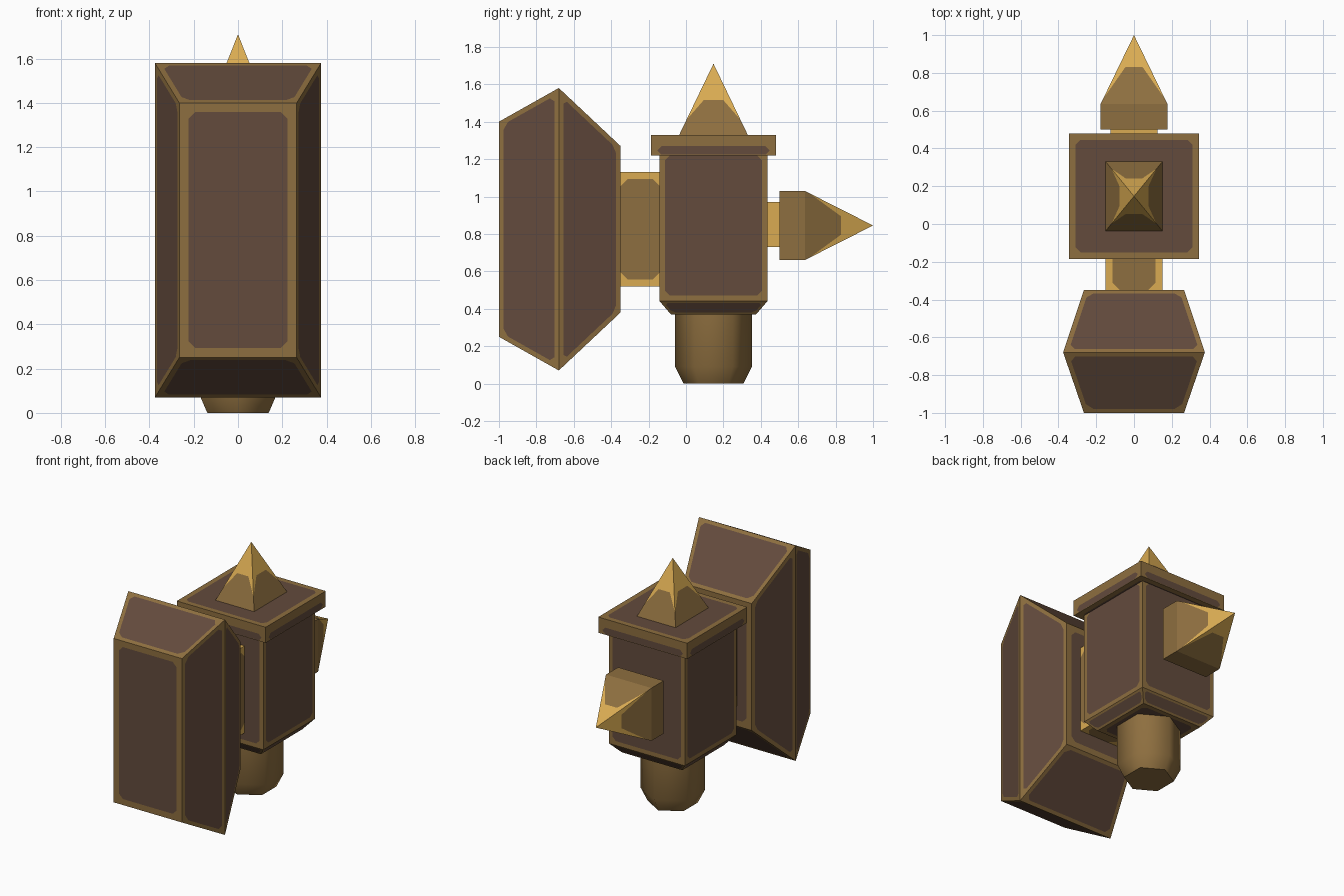
import bpy, bmesh, math
from mathutils import Vector

if "Cube" in bpy.data.objects:
    bpy.data.objects.remove(bpy.data.objects["Cube"])


def mat(name, rgb):
    m = bpy.data.materials.new(name)
    m.diffuse_color = (*rgb, 1)
    m.use_nodes = True
    m.node_tree.nodes["Principled BSDF"].inputs["Base Color"].default_value = m.diffuse_color
    return m


BROWN = mat("dark brown", (0.125, 0.070, 0.046))
BRONZE = mat("worn bronze", (0.270, 0.158, 0.050))
GOLD = mat("bright gold", (0.700, 0.410, 0.085))


def rect(axis, w, hx, lo, hi):
    """Four corners of a rectangle across the y or z axis at position w."""
    uv = [(-hx, lo), (hx, lo), (hx, hi), (-hx, hi)]
    return [Vector((u, w, v) if axis == 'y' else (u, v, w)) for u, v in uv]


def loft(bm, rings, cap_end=True):
    vr = [[bm.verts.new(p) for p in r] for r in rings]
    n = len(vr[0])
    for a, b in zip(vr, vr[1:]):
        for i in range(n):
            j = (i + 1) % n
            bm.faces.new((a[i], a[j], b[j], b[i]))
    bm.faces.new(vr[0][::-1])
    if cap_end:
        bm.faces.new(vr[-1])
    return vr


def finish(name, bm, mats):
    bmesh.ops.recalc_face_normals(bm, faces=bm.faces[:])
    me = bpy.data.meshes.new(name)
    bm.to_mesh(me)
    bm.free()
    ob = bpy.data.objects.new(name, me)
    bpy.context.collection.objects.link(ob)
    for m in mats:
        me.materials.append(m)
    return ob


def panelled(name, rings, mats, margin, corner=0.025):
    """Lofted block whose faces get an inset panel (mats[1]) inside a worn rim (mats[0]).
    margin(face) gives (rim width, vertical panel shift)."""
    bm = bmesh.new()
    loft(bm, rings)
    bmesh.ops.recalc_face_normals(bm, faces=bm.faces[:])
    for f in bm.faces[:]:
        width, shift = margin(f)
        bmesh.ops.inset_individual(bm, faces=[f], thickness=width, use_even_offset=True)
        f.material_index = 1
        for v in f.verts:
            v.co.z += shift
        bmesh.ops.bevel(bm, geom=f.verts[:], offset=corner, segments=1,
                        affect='VERTICES', clamp_overlap=True, material=0)
    return finish(name, bm, mats)


def pointed(name, axis, centre, hx, hv, base, shoulder, tip, w1, w2):
    """Four-sided spike: bronze below, gold tip, with a tapering bronze tongue between w1 and w2."""
    def ring(w):
        k = min(1, (tip - w) / (tip - shoulder))
        return rect(axis, w, hx * k, centre - hv * k, centre + hv * k)
    bm = bmesh.new()
    low = loft(bm, [ring(w) for w in sorted({base, shoulder, w1})], cap_end=False)[-1]
    top = [bm.verts.new(p) for p in ring(w2)]
    apex = bm.verts.new((0, tip, centre) if axis == 'y' else (0, centre, tip))
    for i in range(4):
        a, b, c, d = low[i], low[(i + 1) % 4], top[(i + 1) % 4], top[i]
        p, q = (bm.verts.new(d.co.lerp(c.co, t)) for t in (0.22, 0.78))
        bm.faces.new((a, b, q, p))
        for vs in ((a, p, d), (b, c, q), (d, p, q, c, apex)):
            bm.faces.new(vs).material_index = 1
    return finish(name, bm, [BRONZE, GOLD])


def block(name, rings, m):
    bm = bmesh.new()
    loft(bm, rings)
    return finish(name, bm, [m])


CY = 0.147   # handle axis

# striking head: wide ridge in the middle, smaller faces front and back
panelled("striking_head",
         [rect('y', -1.0, 0.265, 0.25, 1.40),
          rect('y', -0.68, 0.375, 0.07, 1.58),
          rect('y', -0.35, 0.265, 0.38, 1.27)],
         [BRONZE, BROWN],
         lambda f: (0.042 if abs(f.normal.y) > 0.95 else 0.025, 0), 0.03)

# neck between head and body, its ends sunk into both
panelled("front_neck",
         [rect('y', -0.40, 0.15, 0.52, 1.13), rect('y', -0.09, 0.15, 0.52, 1.13)],
         [GOLD, BRONZE], lambda f: (0.037, 0), 0.05)

# central body with chamfered underside
panelled("body",
         [rect('z', 0.37, 0.235, CY - 0.228, CY + 0.228),
          rect('z', 0.44, 0.295, CY - 0.288, CY + 0.288),
          rect('z', 1.25, 0.295, CY - 0.288, CY + 0.288)],
         [BRONZE, BROWN],
         lambda f: (0.014 if -0.95 < f.normal.z < -0.05 else 0.03, 0))

# overhanging cap; side panels sit low on the rim
panelled("cap",
         [rect('z', 1.22, 0.345, CY - 0.333, CY + 0.333),
          rect('z', 1.33, 0.345, CY - 0.333, CY + 0.333)],
         [BRONZE, BROWN],
         lambda f: (0.036, 0) if abs(f.normal.z) > 0.5 else (0.032, -0.028))

# top spike, rear collar and rear spike
pointed("top_spike", 'z', CY, 0.15, 0.183, 1.33, 1.33, 1.71, 1.41, 1.515)
block("rear_collar", [rect('y', 0.41, 0.125, 0.73, 0.97),
                      rect('y', 0.52, 0.125, 0.73, 0.97)], GOLD)
pointed("rear_spike", 'y', 0.845, 0.177, 0.185, 0.50, 0.635, 1.0, 0.66, 0.83)

# six-sided handle stub with tapered end
handle = block("handle",
               [[Vector((r * math.sin(i * math.pi / 3), CY + r * math.cos(i * math.pi / 3), z))
                 for i in range(6)] for r, z in ((0.16, 0), (0.205, 0.09), (0.205, 0.40))],
               BRONZE)
bpy.context.view_layer.objects.active = handle
handle.select_set(True)
bpy.ops.object.shade_smooth_by_angle(angle=math.radians(61))
